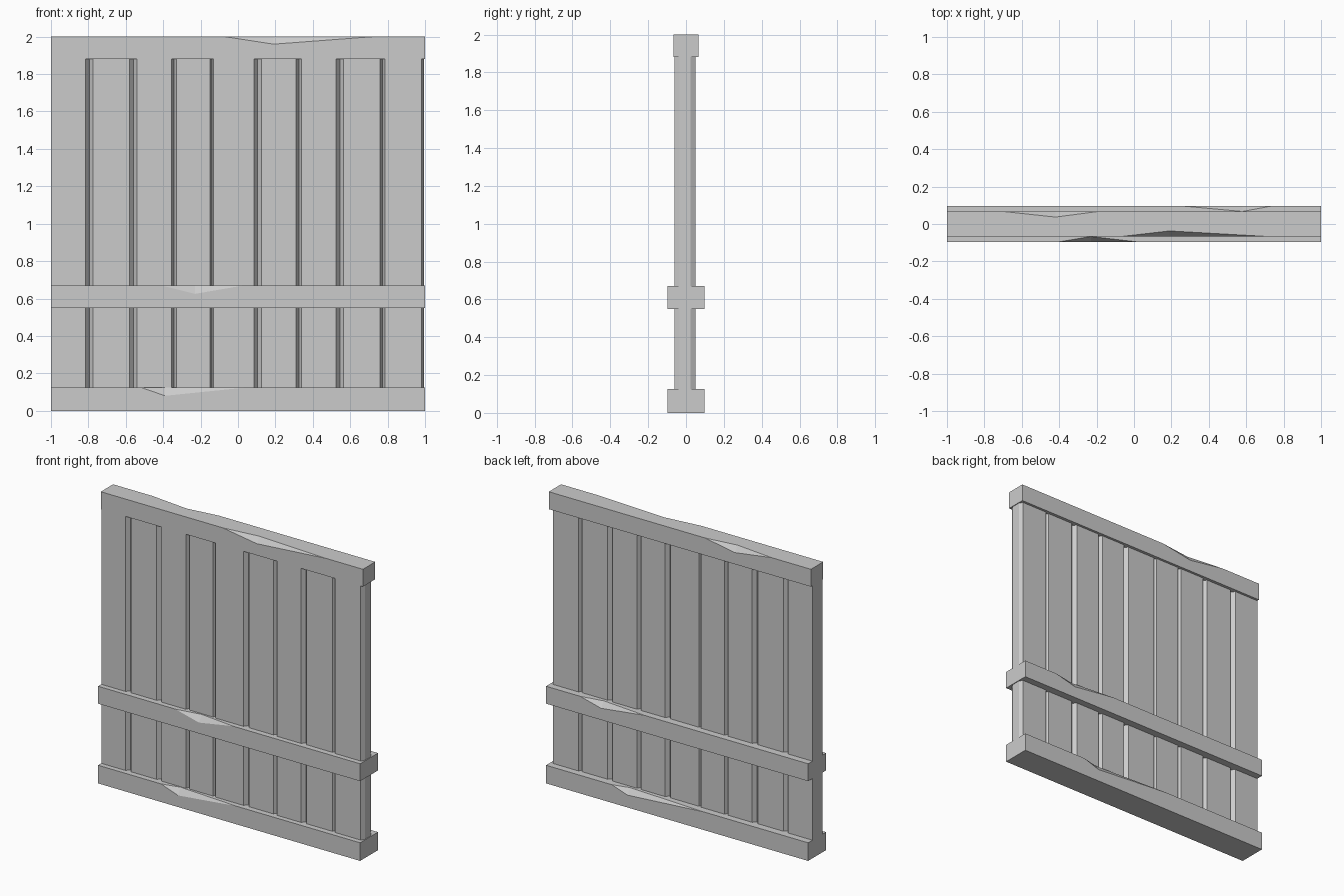
import bpy, bmesh

if "Cube" in bpy.data.objects:
    bpy.data.objects.remove(bpy.data.objects["Cube"])


def finish(bm, name):
    bmesh.ops.recalc_face_normals(bm, faces=bm.faces)
    me = bpy.data.meshes.new(name)
    bm.to_mesh(me)
    bm.free()
    ob = bpy.data.objects.new(name, me)
    bpy.context.collection.objects.link(ob)
    return ob


def beam(name, half, z0, z1, front, back):
    """Beam along x with one chipped notch on each long top edge.
    chip = (x start, x apex, x end, depth in y, depth in z)"""
    bm = bmesh.new()
    top, sides, bottom = [], [], []
    for s, chip in ((-1, front), (1, back)):
        xa, xm, xb, dy, dz = chip
        y = s * half
        v = lambda x, yy, z: bm.verts.new((x, yy, z))
        l0, r0 = v(-1, y, z0), v(1, y, z0)
        l1, r1 = v(-1, y, z1), v(1, y, z1)
        a, b = v(xa, y, z1), v(xb, y, z1)
        t, f = v(xm, y - s * dy, z1), v(xm, y, z1 - dz)
        bm.faces.new((a, t, f))
        bm.faces.new((b, f, t))
        bm.faces.new((l0, r0, r1, b, f, a, l1))
        row = [l1, a, t, b, r1]
        top += row if s < 0 else row[::-1]
        bottom += [l0, r0] if s < 0 else [r0, l0]
        sides.append((l0, l1, r0, r1))
    bm.faces.new(top)
    bm.faces.new(bottom)
    (a0, a1, b0, b1), (c0, c1, d0, d1) = sides
    bm.faces.new((a0, a1, c1, c0))
    bm.faces.new((b0, b1, d1, d0))
    return finish(bm, name)


def plank(name, profile, z0, z1):
    """Vertical board extruded from an xy outline."""
    bm = bmesh.new()
    lo = [bm.verts.new((x, y, z0)) for x, y in profile]
    hi = [bm.verts.new((x, y, z1)) for x, y in profile]
    bm.faces.new(lo)
    bm.faces.new(hi)
    n = len(lo)
    for i in range(n):
        j = (i + 1) % n
        bm.faces.new((lo[i], lo[j], hi[j], hi[i]))
    return finish(bm, name)


# Chipped horizontal beams
beam("bottom_beam", 0.097, 0.0, 0.125,
     (-0.52, -0.39, 0.05, 0.03, 0.045), (-0.2, 0.38, 0.5, 0.03, 0.04))
beam("middle_rail", 0.097, 0.55, 0.67,
     (-0.41, -0.23, 0.03, 0.03, 0.045), (0.25, 0.58, 0.74, 0.03, 0.04))
beam("top_beam", 0.067, 1.88, 2.0,
     (-0.07, 0.19, 0.72, 0.03, 0.04), (-0.7, -0.42, -0.19, 0.03, 0.04))

# Vertical planks with V grooves between them: (front left, front right) in x
faces = [(-1.0, -0.815), (-0.775, -0.58), (-0.54, -0.355), (-0.33, -0.15),
         (-0.13, 0.085), (0.125, 0.31), (0.34, 0.525), (0.565, 0.76),
         (0.785, 0.98)]
for i, (a, b) in enumerate(faces):
    left = -1.0 if i == 0 else (faces[i - 1][1] + a) / 2
    right = 0.995 if i == len(faces) - 1 else (b + faces[i + 1][0]) / 2
    yf = -0.062 + 0.004 * (i % 2)
    yb = 0.05 - 0.004 * (i % 3 == 1)
    plank(f"plank_{i + 1}", [(a, yf), (b, yf), (right, -0.035), (right, 0.025),
                             (b, yb), (a, yb), (left, 0.025), (left, -0.035)]
          if i else [(a, yf), (b, yf), (right, -0.035), (right, 0.025),
                     (b, yb), (a, yb)],
          0.1, 1.9)
